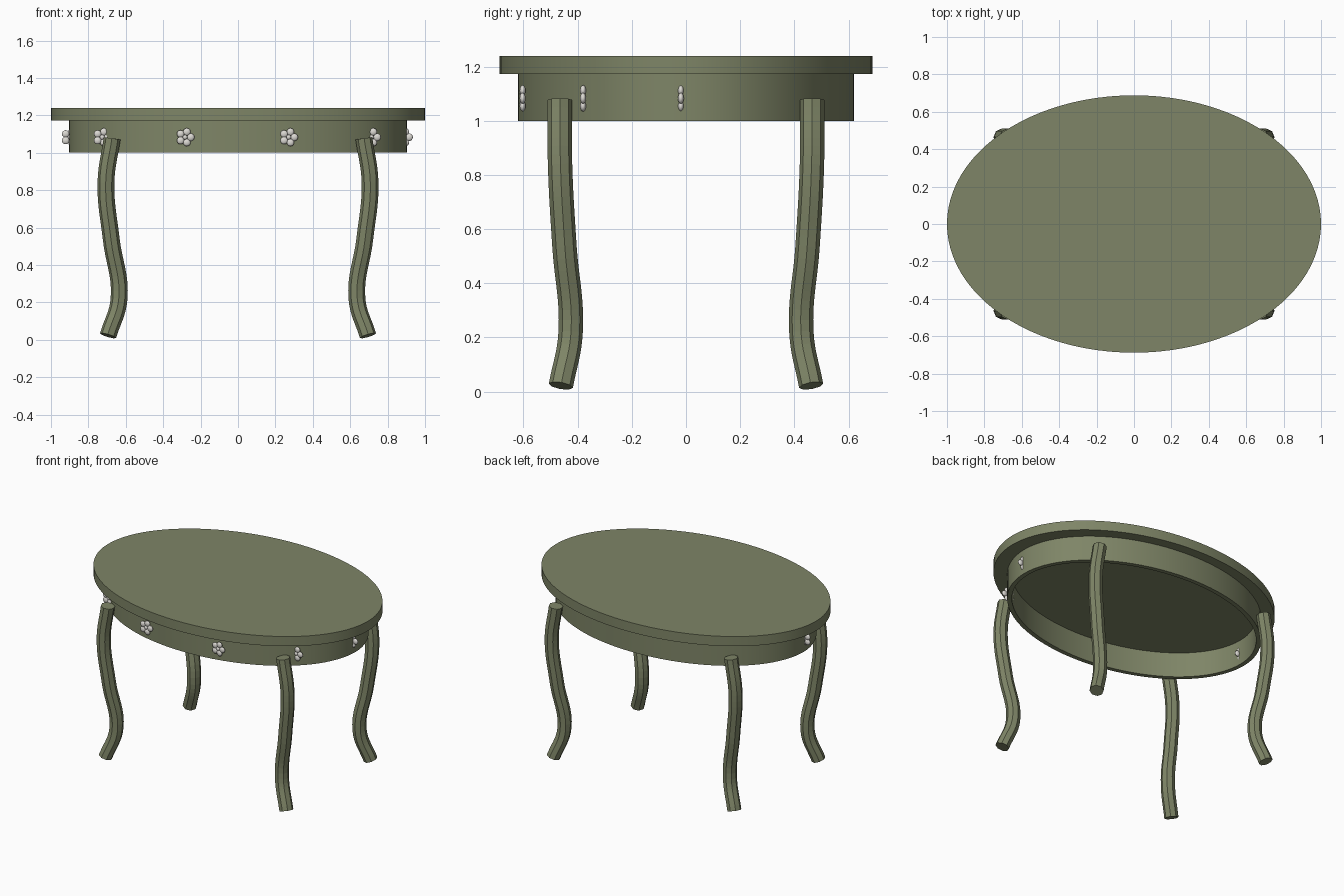
import bpy, bmesh, math
from mathutils import Vector

cube = bpy.data.objects.get("Cube")
if cube:
    bpy.data.objects.remove(cube, do_unlink=True)


def material(name, rgb):
    m = bpy.data.materials.new(name)
    m.use_nodes = True
    m.diffuse_color = (*rgb, 1)
    m.node_tree.nodes["Principled BSDF"].inputs["Base Color"].default_value = (*rgb, 1)
    return m


olive = material("olive paint", (0.21, 0.235, 0.135))
pearl = material("pearl grey", (0.72, 0.70, 0.66))


def finish(bm, name, mat, angle=30):
    bmesh.ops.recalc_face_normals(bm, faces=bm.faces)
    mesh = bpy.data.meshes.new(name)
    bm.to_mesh(mesh)
    bm.free()
    mesh.materials.append(mat)
    ob = bpy.data.objects.new(name, mesh)
    bpy.context.collection.objects.link(ob)
    bpy.ops.object.select_all(action='DESELECT')
    ob.select_set(True)
    bpy.context.view_layer.objects.active = ob
    bpy.ops.object.shade_smooth_by_angle(angle=math.radians(angle))
    return ob


def ellipse_ring(bm, rx, ry, z, n=96):
    return [bm.verts.new((rx * math.cos(math.tau * i / n),
                          ry * math.sin(math.tau * i / n), z)) for i in range(n)]


def bridge(bm, a, b):
    n = len(a)
    for i in range(n):
        j = (i + 1) % n
        bm.faces.new((a[i], a[j], b[j], b[i]))


# Oval tabletop
bm = bmesh.new()
low, high = ellipse_ring(bm, 1, 0.688, 1.173), ellipse_ring(bm, 1, 0.688, 1.24)
bridge(bm, low, high)
bm.faces.new(low)
bm.faces.new(high)
finish(bm, "tabletop", olive)

# Hollow apron under the top
bm = bmesh.new()
wall = 0.03
rings = [ellipse_ring(bm, 0.903 - t, 0.62 - t, z)
         for t, z in ((0, 1.0), (0, 1.175), (wall, 1.175), (wall, 1.0))]
for k in range(4):
    bridge(bm, rings[k], rings[(k + 1) % 4])
finish(bm, "apron", olive)

# Cabriole legs: an eight-sided tube swept along an S curve
LEG_PATH = [(0.673, 0.466, 1.077), (0.706, 0.465, 0.84), (0.678, 0.449, 0.54),
            (0.636, 0.426, 0.22), (0.695, 0.462, 0.022)]


def leg(name, sx, sy):
    curve = bpy.data.curves.new(name, 'CURVE')
    curve.dimensions = '3D'
    curve.bevel_depth = 0.045
    curve.bevel_resolution = 2
    curve.use_fill_caps = True
    curve.resolution_u = 8
    spline = curve.splines.new('BEZIER')
    spline.bezier_points.add(len(LEG_PATH) - 1)
    for p, (x, y, z) in zip(spline.bezier_points, LEG_PATH):
        p.co = (sx * x, sy * y, z)
        p.handle_left_type = p.handle_right_type = 'AUTO'
    spline.use_smooth = False
    curve.materials.append(olive)
    ob = bpy.data.objects.new(name, curve)
    bpy.context.collection.objects.link(ob)
    bpy.ops.object.select_all(action='DESELECT')
    ob.select_set(True)
    bpy.context.view_layer.objects.active = ob
    bpy.ops.object.convert(target='MESH')


for sx, side in ((1, "left"), (-1, "right")):
    for sy, end in ((-1, "front"), (1, "back")):
        leg(f"{end}_{side}_leg", sx, sy)


# Flower ornaments: five flattened petals around a bead
def flower(name, x, y):
    bm = bmesh.new()
    beads = [(Vector(), 0.013)]
    for k in range(5):
        a = math.tau * k / 5
        beads.append((Vector((0.03 * math.cos(a), 0, 0.03 * math.sin(a))), 0.02))
    for offset, r in beads:
        new = bmesh.ops.create_uvsphere(bm, u_segments=16, v_segments=10, radius=r)["verts"]
        for v in new:
            v.co.y *= 0.011 / r
            v.co += offset
    bmesh.ops.translate(bm, verts=bm.verts, vec=(x, y, 1.083))
    finish(bm, name, pearl, 60)


for sx, side in ((1, "left"), (-1, "right")):
    for spot, x, y in (("inner", 0.277, -0.603), ("outer", 0.72, -0.38), ("end", 0.891, -0.019)):
        flower(f"{spot}_{side}_flower", sx * x - 0.006, y)
